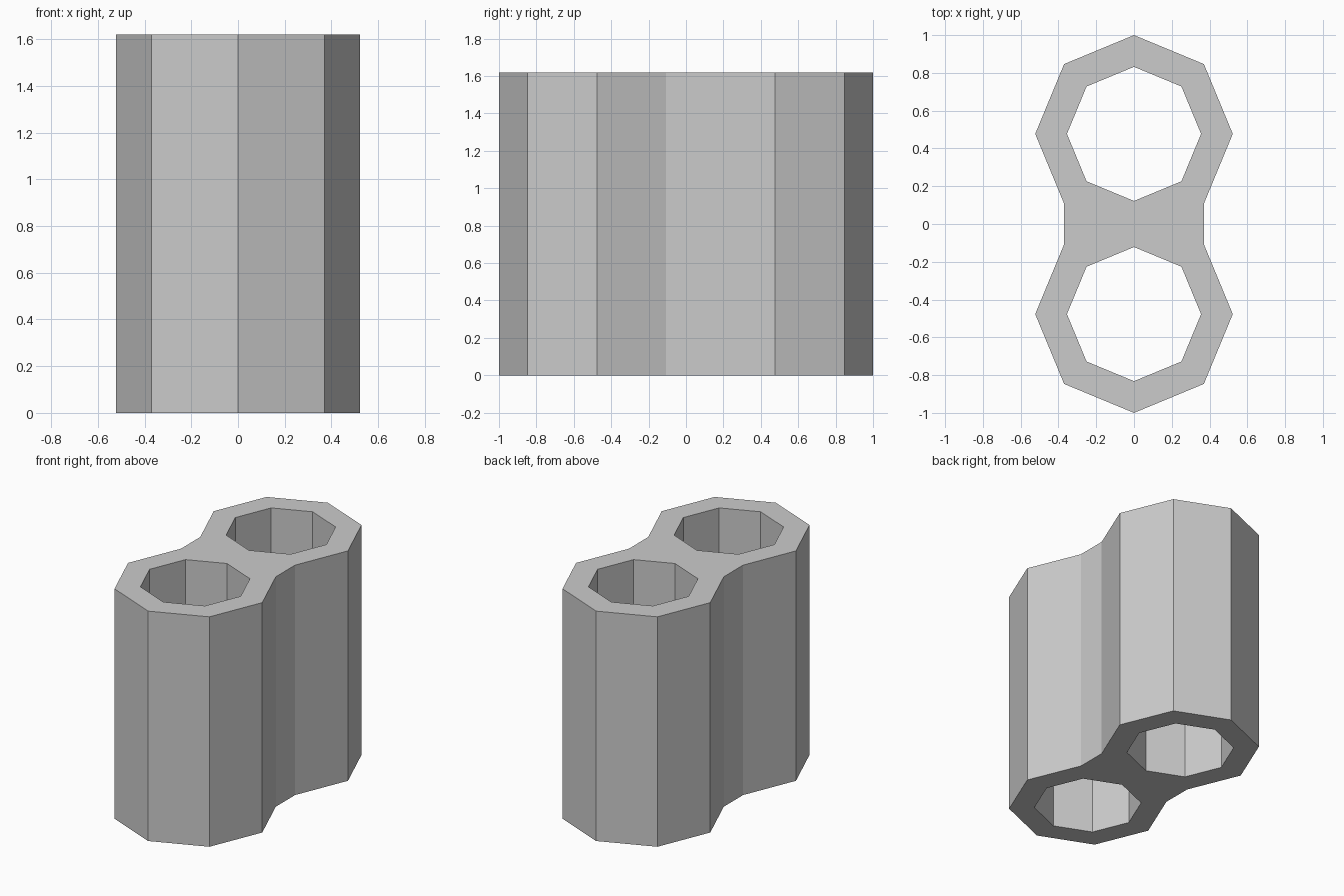
import bpy, bmesh
from math import cos, sin, pi

if "Cube" in bpy.data.objects:
    bpy.data.objects.remove(bpy.data.objects["Cube"])

HEIGHT, CENTRE_Y, R_OUT, R_IN = 1.62, 0.477, 0.523, 0.355

bm = bmesh.new()


def octagon(radius, side, count):
    # points counter-clockwise from the web; side -1 is the half-turn copy
    pts = []
    for k in range(count):
        a = -pi / 4 + k * pi / 4
        pts.append(bm.verts.new((side * radius * cos(a),
                                 side * (CENTRE_Y + radius * sin(a)), 0)))
    return pts


# Octagonal ring walls, open towards the web
web = []
for side in (1, -1):
    outer = octagon(R_OUT, side, 7)
    inner = octagon(R_IN, side, 8)
    for k in range(6):
        bm.faces.new((inner[k], outer[k], outer[k + 1], inner[k + 1]))
    web += [outer[0], inner[0], inner[7], inner[6], outer[6]]

# Web joining the two tubes
bm.faces.new(web)

mesh = bpy.data.meshes.new("double_tube")
bm.to_mesh(mesh)
bm.free()
tube = bpy.data.objects.new("double_tube", mesh)
bpy.context.collection.objects.link(tube)

# Full height of the tubes
mod = tube.modifiers.new("height", 'SOLIDIFY')
mod.thickness = HEIGHT
mod.offset = 1
